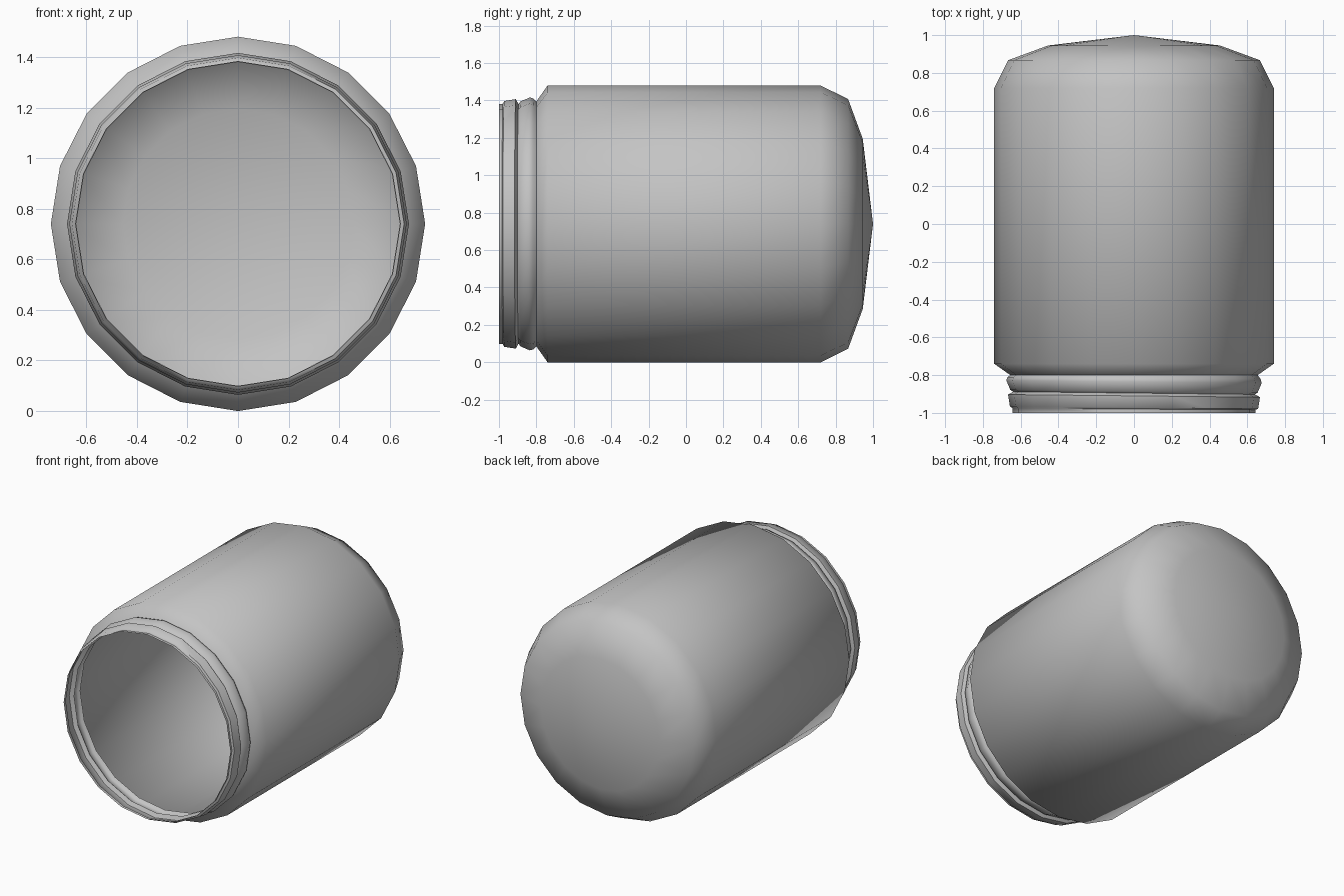
import bpy, bmesh, math

cube = bpy.data.objects.get("Cube")
if cube:
    bpy.data.objects.remove(cube, do_unlink=True)

SIDES = 20
CENTRE_Z = 0.74

# Jar profile, open mouth to base: (y, radius, thread tilt)
profile = [
    (-1.0, 0.642, 0), (-0.98, 0.642, 0.5),
    (-0.972, 0.657, 1), (-0.91, 0.667, 1), (-0.895, 0.640, 1),
    (-0.885, 0.655, 1), (-0.835, 0.676, 1), (-0.815, 0.670, 0.7),
    (-0.80, 0.655, 0), (-0.74, 0.74, 0),
    (0.72, 0.74, 0), (0.867, 0.667, 0), (0.945, 0.455, 0),
]

material = bpy.data.materials.new("plain_grey")
material.use_nodes = True
grey = (0.55, 0.55, 0.55, 1)
material.diffuse_color = grey
material.node_tree.nodes["Principled BSDF"].inputs["Base Color"].default_value = grey

# Thin open shell, with the thread rings leaning slightly sideways
bm = bmesh.new()
rings = []
for y, radius, tilt in profile:
    ring = []
    for i in range(SIDES):
        a = math.tau * i / SIDES
        lean = -0.007 * tilt * math.cos(a)
        ring.append(bm.verts.new((radius * math.cos(a), y + lean,
                                  CENTRE_Z + radius * math.sin(a))))
    rings.append(ring)
for lower, upper in zip(rings, rings[1:]):
    for i in range(SIDES):
        j = (i + 1) % SIDES
        bm.faces.new((lower[i], upper[i], upper[j], lower[j]))

# Domed base
tip = bm.verts.new((0, 1, CENTRE_Z))
for i in range(SIDES):
    bm.faces.new((rings[-1][i], tip, rings[-1][(i + 1) % SIDES]))
bm.normal_update()
if sum(f.normal.dot(f.calc_center_median() - tip.co.lerp(rings[0][0].co, 0.5)) for f in tip.link_faces) < 0:
    bmesh.ops.reverse_faces(bm, faces=bm.faces[:])

mesh = bpy.data.meshes.new("jar_shell")
bm.to_mesh(mesh)
bm.free()
mesh.materials.append(material)
jar = bpy.data.objects.new("jar_shell", mesh)
bpy.context.collection.objects.link(jar)

bpy.ops.object.select_all(action='DESELECT')
jar.select_set(True)
bpy.context.view_layer.objects.active = jar
bpy.ops.object.shade_smooth_by_angle(angle=math.radians(56))
